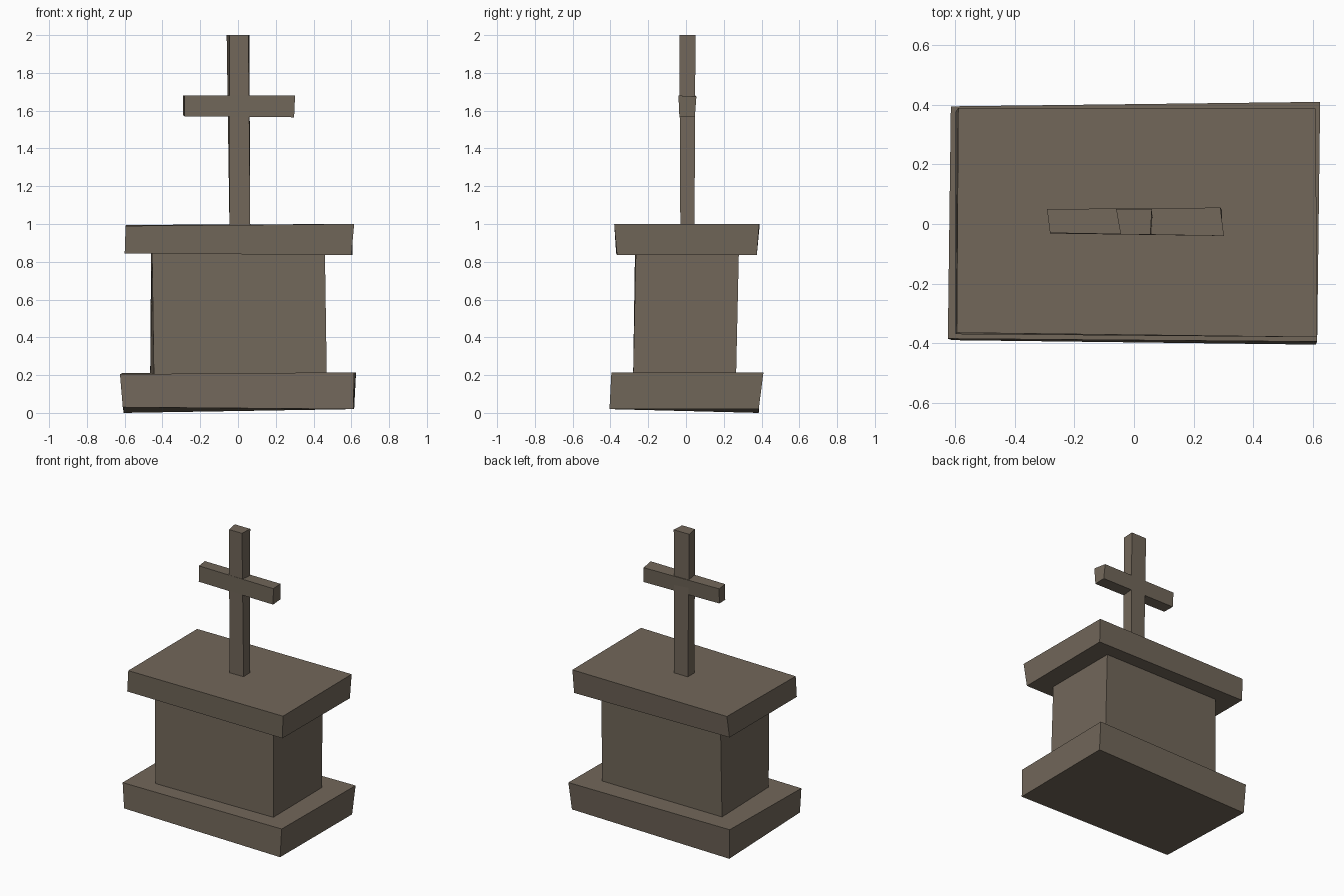
import bpy

stone = bpy.data.materials.new("weathered_stone")
stone.diffuse_color = (0.168, 0.136, 0.102, 1)


def hewn_block(name, bottom, top):
    """Six-sided rough block; corners run front-left, front-right, back-right, back-left."""
    faces = [(3, 2, 1, 0), (4, 5, 6, 7)]
    faces += [(i, (i + 1) % 4, (i + 1) % 4 + 4, i + 4) for i in range(4)]
    mesh = bpy.data.meshes.new(name)
    mesh.from_pydata(bottom + top, [], faces)
    mesh.materials.append(stone)
    obj = bpy.data.objects.new(name, mesh)
    bpy.context.collection.objects.link(obj)


# stepped foot of the monument
hewn_block("base_slab",
           [(-.61, -.39, .03), (.61, -.405, .02), (.615, .385, .02), (-.605, .385, 0)],
           [(-.625, -.385, .205), (.615, -.395, .215), (.625, .41, .215), (-.615, .395, .21)])

# main block
hewn_block("pedestal_body",
           [(-.445, -.28, .19), (.47, -.28, .19), (.465, .265, .19), (-.465, .265, .19)],
           [(-.455, -.27, .86), (.46, -.265, .86), (.46, .28, .86), (-.46, .275, .86)])

# overhanging cap
hewn_block("top_slab",
           [(-.6, -.37, .845), (.6, -.365, .835), (.605, .375, .835), (-.6, .375, .845)],
           [(-.595, -.365, .99), (.615, -.38, 1.0), (.61, .387, 1.0), (-.59, .39, .995)])

# cross
hewn_block("cross_post",
           [(-.045, -.03, .97), (.065, -.03, .97), (.062, .045, .97), (-.045, .045, .97)],
           [(-.045, -.035, 2), (.055, -.035, 2), (.06, .05, 2), (-.06, .05, 2)])
hewn_block("cross_arm",
           [(-.282, -.032, 1.57), (.297, -.035, 1.565), (.295, .047, 1.57), (-.29, .045, 1.575)],
           [(-.282, -.03, 1.68), (.302, -.04, 1.68), (.29, .055, 1.675), (-.292, .05, 1.68)])
